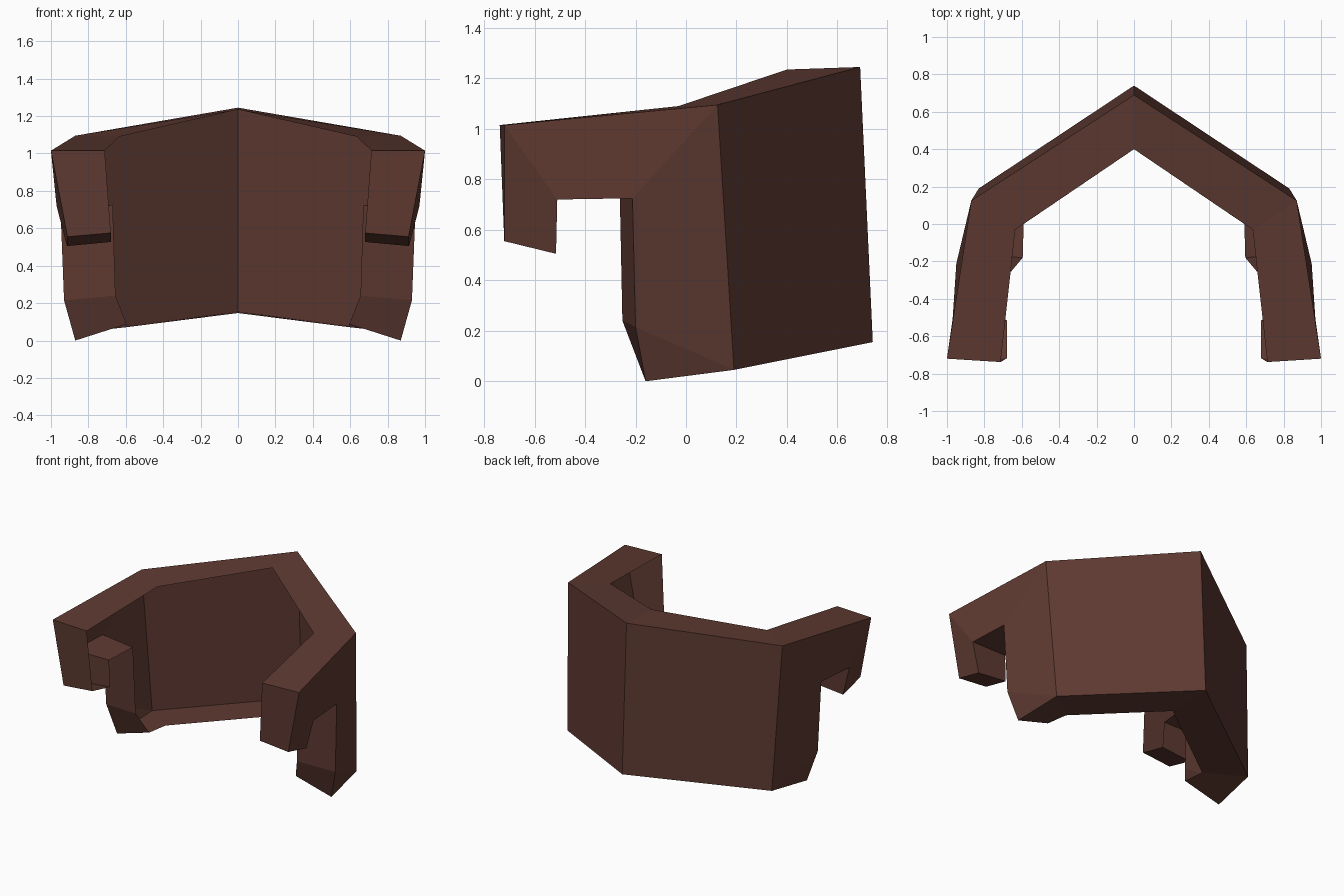
import bpy
import bmesh

cube = bpy.data.objects.get("Cube")
if cube:
    bpy.data.objects.remove(cube, do_unlink=True)

# One dark reddish brown for everything
brown = bpy.data.materials.new("dark_brown")
brown.use_nodes = True
colour = (0.113, 0.042, 0.031, 1)
brown.diffuse_color = colour
brown.node_tree.nodes["Principled BSDF"].inputs["Base Color"].default_value = colour

# Left half outline, in order: outer corner, then the matching inner rim corner
outline = {
    "top_centre":    ((0, .69, 1.245),     (0, .4, 1.235)),
    "top_corner":    ((.87, .125, 1.095),  (.635, -.03, 1.09)),
    "top_tip":       ((1, -.72, 1.015),    (.713, -.738, 1.015)),
    "tip_front":     ((.912, -.72, .555),  (.68, -.718, .575)),
    "tip_back":      ((.915, -.515, .505), (.68, -.515, .527)),
    "notch_front":   ((.97, -.51, .72),    (.69, -.51, .72)),
    "notch_back":    ((.95, -.212, .725),  (.67, -.262, .725)),
    "leg_knee":      ((.93, -.2, .215),    (.655, -.252, .24)),
    "leg_bottom":    ((.87, -.16, 0),      (.595, -.18, .088)),
    "bottom_corner": ((.83, .19, .045),    (.59, 0, .072)),
    "bottom_centre": ((0, .74, .155),      (0, .4, .147)),
}

# Panels of the outer skin, named by their corners
panels = [
    ("top_centre", "top_corner", "bottom_corner", "bottom_centre"),
    ("top_corner", "top_tip", "notch_front", "notch_back"),
    ("top_tip", "tip_front", "tip_back", "notch_front"),
    ("top_corner", "notch_back", "leg_knee", "bottom_corner"),
    ("leg_knee", "leg_bottom", "bottom_corner"),
]

bm = bmesh.new()
outer = {name: bm.verts.new(pair[0]) for name, pair in outline.items()}
inner = {name: bm.verts.new(pair[1]) for name, pair in outline.items()}

# Outer skin
for panel in panels:
    bm.faces.new([outer[name] for name in panel])

# Rim band turned inward along the outline; the hollow inside stays open
names = list(outline)
for a, b in zip(names, names[1:]):
    bm.faces.new((outer[b], outer[a], inner[a], inner[b]))

mesh = bpy.data.meshes.new("wraparound_shell")
bm.to_mesh(mesh)
bm.free()
mesh.materials.append(brown)
shell = bpy.data.objects.new("wraparound_shell", mesh)
bpy.context.collection.objects.link(shell)

# Right half
mirror = shell.modifiers.new("mirror_halves", "MIRROR")
mirror.use_axis[0] = True
mirror.use_clip = True
